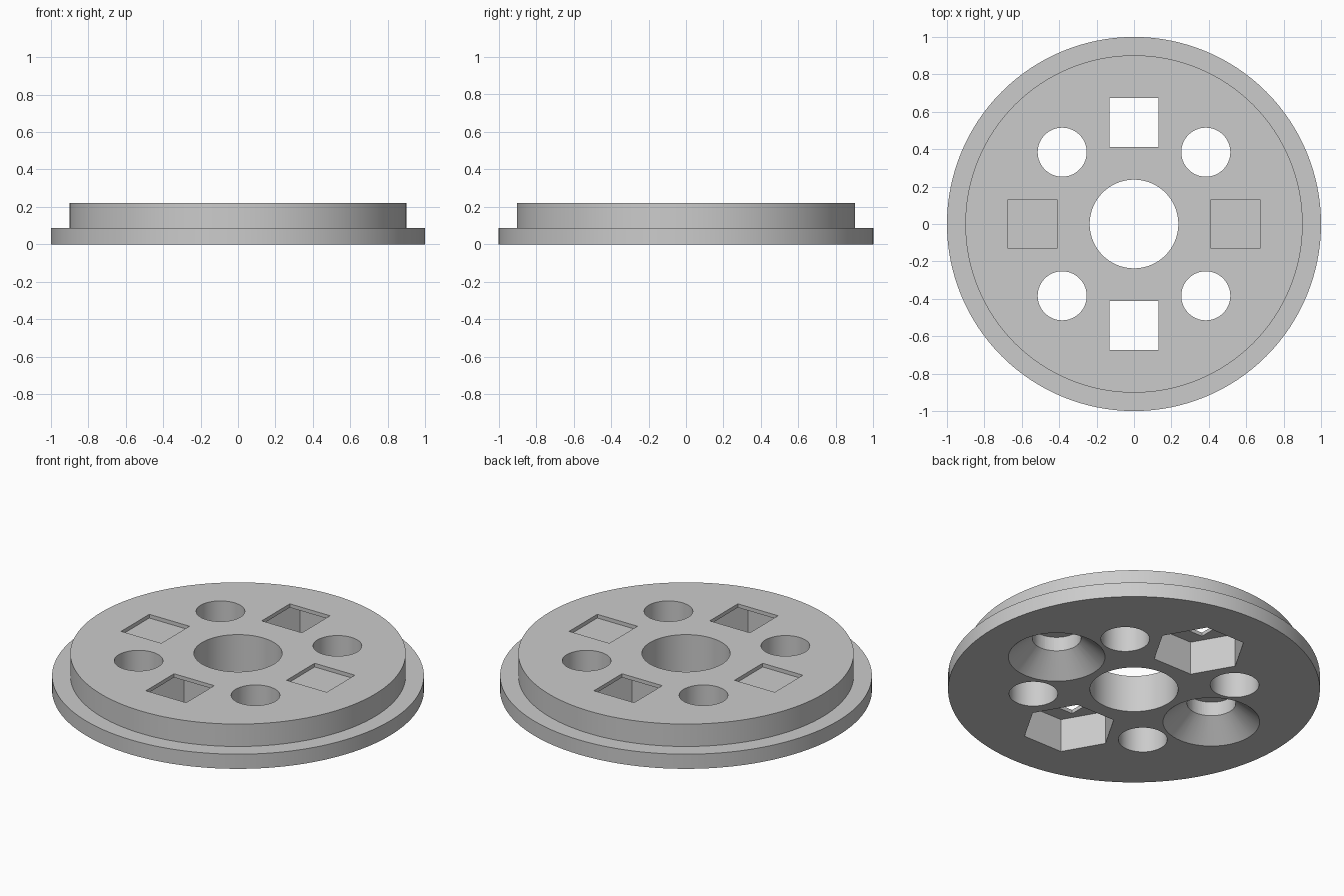
import bpy, bmesh, math
from mathutils import Matrix

if "Cube" in bpy.data.objects:
    bpy.data.objects.remove(bpy.data.objects["Cube"])

TOP, LIP, FLANGE = 0.22, 0.198, 0.087   # heights
RING, HOLE = 0.543, 0.131               # hole circle and hole radius


def frustum(name, z0, z1, r0, r1=None, sides=64, x=0, y=0, turn=0):
    """Upright prism or cone between two heights."""
    bm = bmesh.new()
    place = Matrix.Translation((x, y, (z0 + z1) / 2)) @ Matrix.Rotation(math.radians(turn), 4, "Z")
    bmesh.ops.create_cone(bm, cap_ends=True, segments=sides, radius1=r0,
                          radius2=r0 if r1 is None else r1, depth=z1 - z0, matrix=place)
    mesh = bpy.data.meshes.new(name)
    bm.to_mesh(mesh)
    bm.free()
    ob = bpy.data.objects.new(name, mesh)
    bpy.context.collection.objects.link(ob)
    return ob


def combine(target, tool, operation="DIFFERENCE"):
    """Apply a boolean and discard the tool."""
    tool.hide_render = True
    mod = target.modifiers.new("combine", "BOOLEAN")
    mod.operation, mod.solver, mod.object = operation, "EXACT", tool
    bpy.ops.object.select_all(action="DESELECT")
    bpy.context.view_layer.objects.active = target
    target.select_set(True)
    bpy.ops.object.modifier_apply(modifier=mod.name)
    bpy.data.objects.remove(tool)


# Stepped disc
disc = frustum("stepped_disc", 0, FLANGE, 1, sides=128)
combine(disc, frustum("drum", 0.03, TOP, 0.902, sides=128), "UNION")

# Centre bore
combine(disc, frustum("bore_cutter", -0.1, 0.4, 0.237, sides=96))

# Plain diagonal holes
for k in range(4):
    a = math.radians(45 + 90 * k)
    combine(disc, frustum("hole_cutter", -0.1, 0.4, HOLE,
                          x=RING * math.cos(a), y=RING * math.sin(a)))

SQUARE = (HOLE + 0.001) * math.sqrt(2)
SLOPE = 1.13
for s in (-1, 1):
    # Side holes: shallow square recess above, countersink below
    x = s * RING
    combine(disc, frustum("side_hole_cutter", 0.05, 0.4, HOLE, x=x))
    combine(disc, frustum("countersink_cutter", -0.05, 0.15, 0.26 + 0.05 * SLOPE,
                          0.26 - 0.15 * SLOPE, x=x))
    combine(disc, frustum("recess_cutter", LIP, 0.4, SQUARE, sides=4, x=x, turn=45))
    # Front and back: hexagonal pocket below, thin square lip above
    combine(disc, frustum("pocket_cutter", -0.1, LIP, 0.255, sides=6, y=s * RING, turn=30))
    combine(disc, frustum("square_cutter", 0.15, 0.4, SQUARE, sides=4, y=s * RING, turn=45))

# Material and shading
grey = bpy.data.materials.new("light_grey")
grey.use_nodes = True
colour = (0.6, 0.6, 0.6, 1)
grey.diffuse_color = colour
grey.node_tree.nodes["Principled BSDF"].inputs["Base Color"].default_value = colour
disc.data.materials.clear()
disc.data.materials.append(grey)
bpy.ops.object.shade_smooth_by_angle(angle=math.radians(30))
